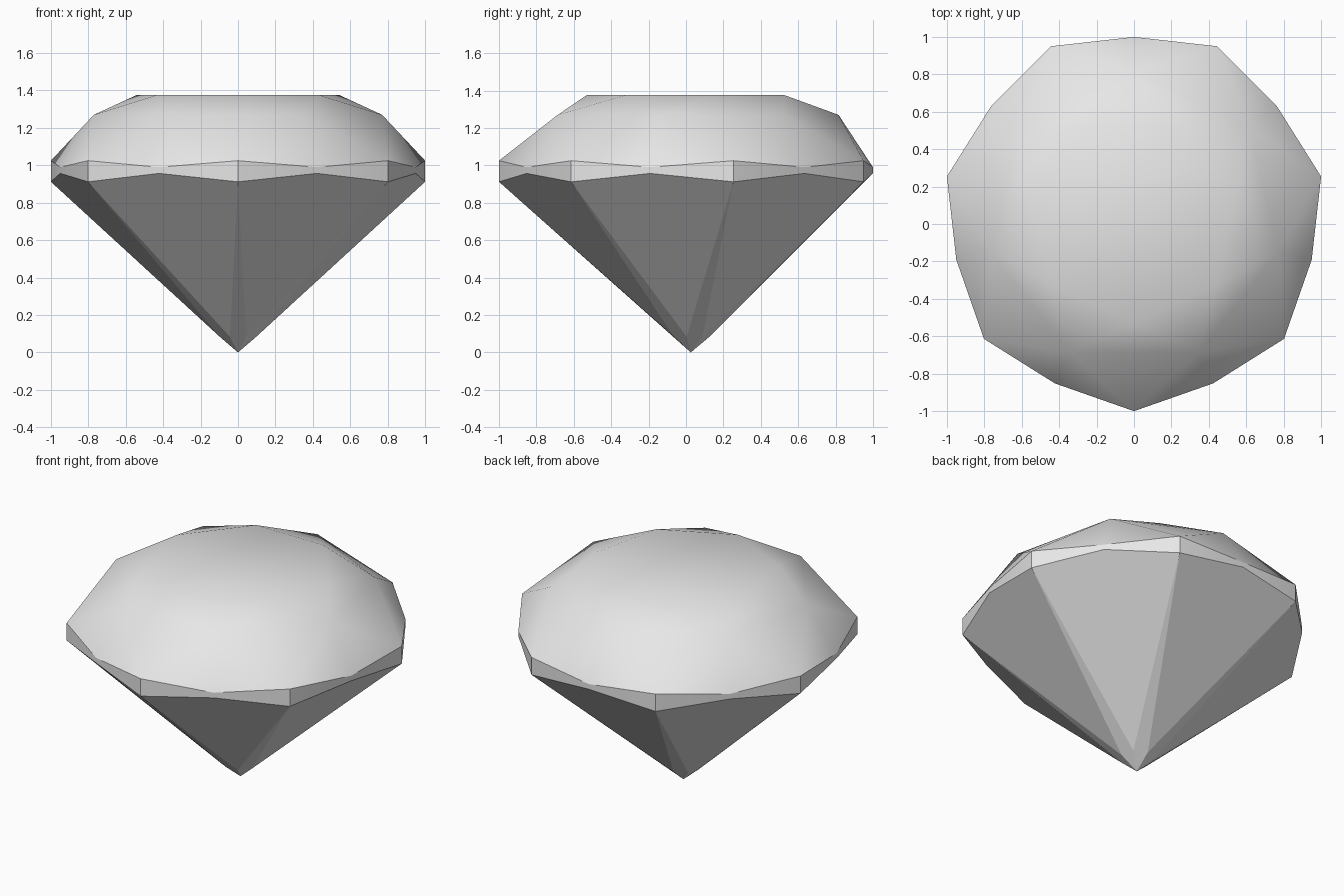
import bpy
import math

cube = bpy.data.objects.get("Cube")
if cube:
    bpy.data.objects.remove(cube, do_unlink=True)

N = 7             # symmetry of the cut
CENTRE_Y = 0.0256

grey = bpy.data.materials.new("pale grey")
grey.use_nodes = True
colour = (0.8, 0.8, 0.8, 1)
grey.diffuse_color = colour
grey.node_tree.nodes["Principled BSDF"].inputs["Base Color"].default_value = colour


def ring(radius, z, turn=0.0):
    """Points around the stone, the first at the front, shifted by part of a step."""
    angles = [2 * math.pi * (i + turn) / N - math.pi / 2 for i in range(N)]
    return [(radius * math.cos(a), radius * math.sin(a) + CENTRE_Y, z) for a in angles]


def build(name, facets, smooth):
    """Make an object from facets given as lists of points, sharing equal points."""
    index = {}
    faces = [[index.setdefault(p, len(index)) for p in f] for f in facets]
    mesh = bpy.data.meshes.new(name)
    mesh.from_pydata(list(index), [], faces)
    mesh.materials.append(grey)
    obj = bpy.data.objects.new(name, mesh)
    bpy.context.scene.collection.objects.link(obj)
    if smooth:
        bpy.ops.object.select_all(action="DESELECT")
        obj.select_set(True)
        bpy.context.view_layer.objects.active = obj
        bpy.ops.object.shade_smooth_by_angle(angle=math.radians(30))
    return obj


# Rings of facet corners, from top to bottom
table = ring(0.557, 1.375)
shoulder = ring(0.79, 1.27, 0.5)
upper_main = ring(1.0256, 1.025)
upper_mid = ring(0.974, 0.99, 0.5)
lower_main = ring(1.0256, 0.912)
lower_mid = ring(0.974, 0.957, 0.5)
low_corner = ring(0.1, 0.084, 0.5)
tip = (0.0, CENTRE_Y, 0.0)

crown, girdle, pavilion = [table], [], []
for i in range(N):
    j = (i + 1) % N
    # Star facet, split kite and the pair of upper girdle facets
    crown += [
        [shoulder[i], table[j], table[i]],
        [shoulder[i - 1], shoulder[i], table[i]],
        [upper_main[i], shoulder[i], shoulder[i - 1]],
        [upper_main[i], upper_mid[i], shoulder[i]],
        [upper_mid[i], upper_main[j], shoulder[i]],
    ]
    # Narrow band around the widest part
    girdle += [
        [lower_main[i], lower_mid[i], upper_mid[i], upper_main[i]],
        [lower_mid[i], lower_main[j], upper_main[j], upper_mid[i]],
    ]
    # Broad facet and the slim kite along its edge
    pavilion += [
        [low_corner[i], lower_main[j], lower_mid[i], lower_main[i]],
        [tip, low_corner[i], lower_main[i], low_corner[i - 1]],
    ]

build("crown", crown, True)
build("girdle", girdle, True)
build("pavilion", pavilion, False)
